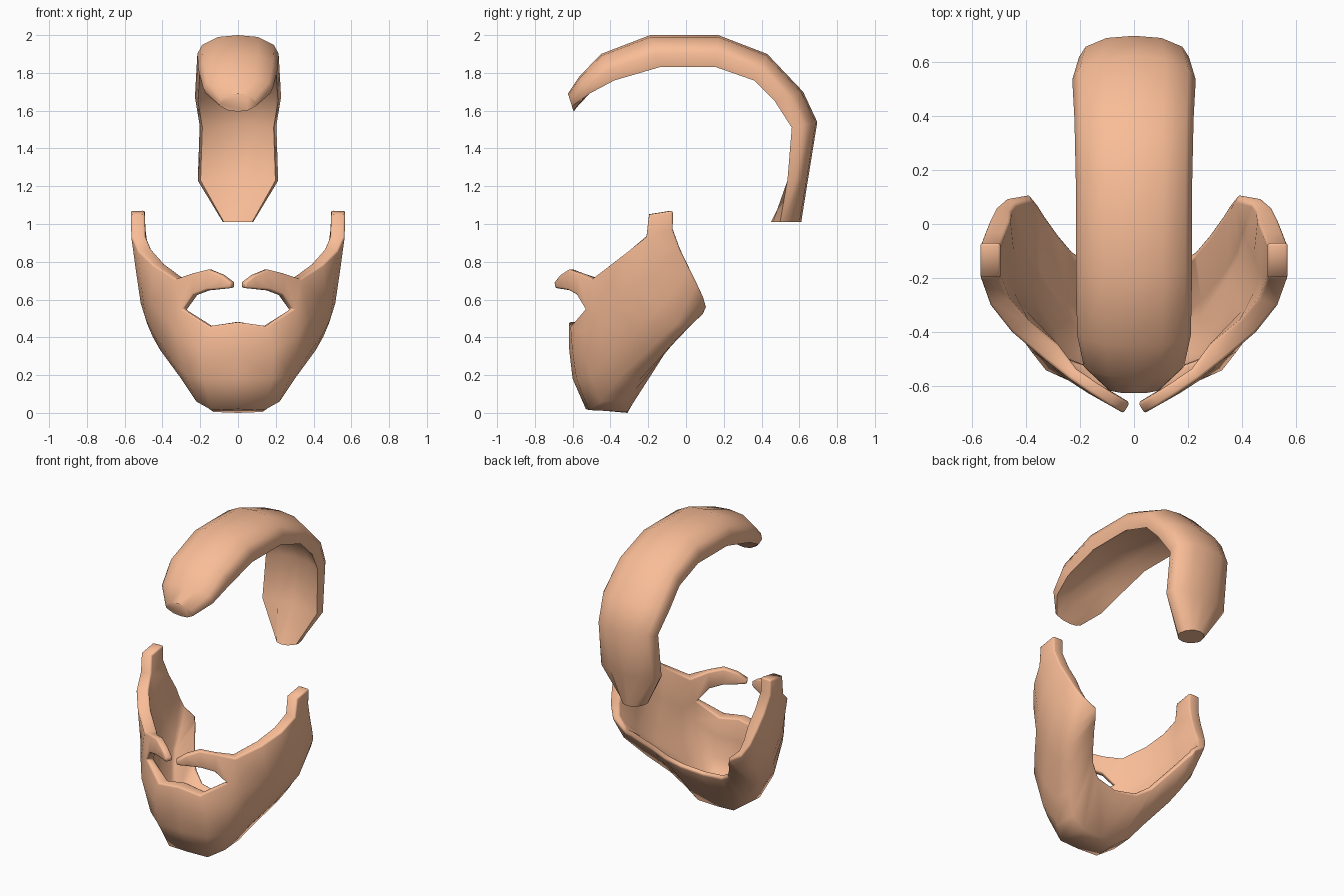
import bpy, bmesh, math

if "Cube" in bpy.data.objects:
    bpy.data.objects.remove(bpy.data.objects["Cube"])

mat = bpy.data.materials.new("hair")
mat.diffuse_color = (0.95, 0.51, 0.31, 1)
mat.use_nodes = True
mat.node_tree.nodes["Principled BSDF"].inputs["Base Color"].default_value = mat.diffuse_color


def smooth(angle):
    bpy.ops.object.shade_smooth_by_angle(angle=math.radians(angle))


def finish(name, bm):
    me = bpy.data.meshes.new(name)
    bm.to_mesh(me)
    bm.free()
    ob = bpy.data.objects.new(name, me)
    bpy.context.collection.objects.link(ob)
    me.materials.append(mat)
    bpy.ops.object.select_all(action='DESELECT')
    ob.select_set(True)
    bpy.context.view_layer.objects.active = ob
    return ob


# Crest: a section swept over the head; station = outer y,z / inner y,z / half width / hollow
stations = [
    (-.625, 1.69, -.595, 1.595, .10, 0), (-.565, 1.78, -.50, 1.68, .185, .6),
    (-.45, 1.90, -.38, 1.76, .21, 1), (-.19, 2.0, -.14, 1.83, .215, 1),
    (.17, 2.0, .16, 1.83, .215, 1), (.43, 1.90, .36, 1.76, .22, 1),
    (.62, 1.70, .47, 1.65, .228, 1), (.695, 1.54, .56, 1.51, .203, 1),
    (.645, 1.23, .53, 1.23, .213, .8), (.61, 1.01, .45, 1.01, .08, 0)]
bm = bmesh.new()
rings = []
for oy, oz, iy, iz, w, k in stations:
    half = [(.5, .94), (.88, .70), (1, .42), (.93, .3 * (1 - k)), (.5, .06 + .24 * k)]
    section = [(0, 1)] + half + [(0, .4 * k)] + [(-x, t) for x, t in reversed(half)]
    rings.append([bm.verts.new((x * w, iy + (oy - iy) * t, iz + (oz - iz) * t))
                  for x, t in section])
n = len(rings[0])
for a, b in zip(rings, rings[1:]):
    for i in range(n):
        bm.faces.new((a[i], a[(i + 1) % n], b[(i + 1) % n], b[i]))
for r in (rings[0], rings[-1]):
    bm.faces.new(r)
bmesh.ops.recalc_face_normals(bm, faces=bm.faces)
finish("hair_crest", bm)
smooth(50)

# Beard: half surface in strips, each from its upper edge, under the jaw, to the neck rim
strips = [
    [(0, -.62, .48), (0, -.618, .33), (0, -.60, .18), (0, -.53, .02), (0, -.31, 0), (0, -.17, .26)],
    [(.15, -.612, .46), (.19, -.602, .33), (.18, -.58, .18), (.14, -.515, .015), (.13, -.31, .005), (.15, -.15, .28)],
    [(.295, -.535, .55), (.325, -.54, .42), (.28, -.51, .20), (.22, -.45, .06), (.22, -.31, .07), (.23, -.10, .33)],
    [(.33, -.50, .71), (.38, -.47, .50), (.36, -.41, .29), (.30, -.36, .18), (.29, -.25, .17), (.28, -.04, .40)],
    [(.45, -.40, .785), (.46, -.36, .58), (.45, -.27, .42), (.41, -.20, .33), (.38, -.13, .30), (.33, .03, .47)],
    [(.53, -.30, .86), (.51, -.28, .66), (.49, -.20, .50), (.45, -.13, .40), (.42, -.06, .38), (.355, .07, .51)],
    [(.565, -.21, .93), (.54, -.19, .75), (.515, -.12, .58), (.48, -.05, .47), (.44, .02, .46), (.375, .095, .53)],
    [(.565, -.07, .97), (.55, -.03, .86), (.53, .02, .76), (.51, .06, .68), (.47, .095, .61), (.39, .11, .56)]]
bm = bmesh.new()
cols = [[bm.verts.new(p) for p in s] for s in strips]
for a, b in zip(cols, cols[1:]):
    for j in range(5):
        bm.faces.new((a[j], a[j + 1], b[j + 1], b[j]))

# Sideburn tip
front = bm.verts.new((.568, -.195, 1.05))
back = bm.verts.new((.568, -.07, 1.07))
bm.faces.new((cols[6][0], cols[7][0], back, front))

# Moustache: upper and lower edge pairs running from the cheek to the middle
pairs = [((.24, -.57, .74), (.24, -.58, .625)), ((.16, -.625, .76), (.17, -.625, .65)),
         ((.09, -.67, .73), (.10, -.66, .655)), ((.04, -.70, .69), (.04, -.695, .66))]
prev = (cols[3][0], cols[2][0])
moustache = []
for t, b in pairs:
    cur = (bm.verts.new(t), bm.verts.new(b))
    bm.faces.new((cur[0], cur[1], prev[1], prev[0]))
    moustache += cur
    prev = cur
bm.verts.index_update()
weights = {i: 1.0 for i in range(len(bm.verts))}
weights.update({v.index: 0.6 for v in moustache + [cols[2][0]]})
weights.update({c[5].index: 0.4 for c in cols})
weights[cols[7][4].index] = 0.6
weights[cols[7][3].index] = 0.8
beard = finish("beard", bm)

# Thickness, thinner along the moustache and the neck rim, with softened rims
grp = beard.vertex_groups.new(name="thickness")
for i, w in weights.items():
    grp.add([i], w, 'REPLACE')
beard.modifiers.new("mirror", 'MIRROR')
sol = beard.modifiers.new("shell", 'SOLIDIFY')
sol.thickness = 0.075
sol.offset = -1
sol.vertex_group = "thickness"
bev = beard.modifiers.new("soft_rim", 'BEVEL')
bev.width = 0.01
bev.segments = 2
bev.limit_method = 'ANGLE'
bev.angle_limit = math.radians(75)
for m in ("mirror", "shell", "soft_rim"):
    bpy.ops.object.modifier_apply(modifier=m)
smooth(75)
